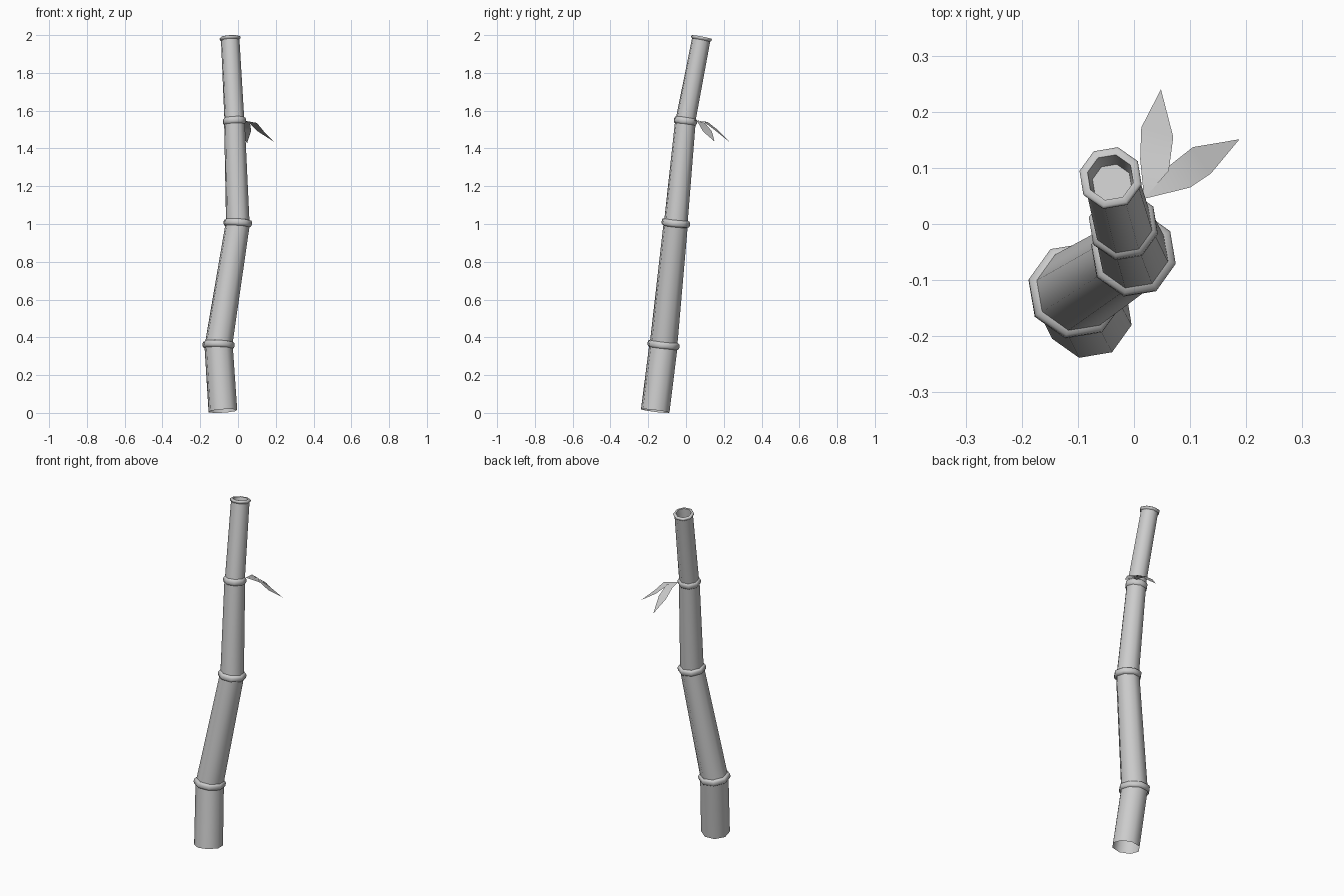
import bpy, bmesh, math
from mathutils import Vector

if "Cube" in bpy.data.objects:
    bpy.data.objects.remove(bpy.data.objects["Cube"])

SIDES, TURN = 8, math.radians(32)


def finish(name, bm):
    me = bpy.data.meshes.new(name)
    bm.to_mesh(me)
    bm.free()
    ob = bpy.data.objects.new(name, me)
    bpy.context.collection.objects.link(ob)
    bpy.ops.object.select_all(action='DESELECT')
    ob.select_set(True)
    bpy.context.view_layer.objects.active = ob
    bpy.ops.object.shade_smooth_by_angle(angle=math.radians(55))
    return ob


def loft(name, rows, cap_end=False):
    """Skin octagons given as (centre, axis, radius)."""
    bm = bmesh.new()
    loops = []
    for c, axis, r in rows:
        q = Vector((0, 0, 1)).rotation_difference(axis)
        loops.append([bm.verts.new(c + q @ Vector((r * math.cos(a), r * math.sin(a), 0)))
                      for a in (TURN + math.tau * i / SIDES for i in range(SIDES))])
    for a, b in zip(loops, loops[1:]):
        for i in range(SIDES):
            j = (i + 1) % SIDES
            bm.faces.new((a[i], a[j], b[j], b[i]))
    if cap_end:
        bm.faces.new(loops[-1])
    return finish(name, bm)


# Stalk nodes: centre, stalk radius, ring radius
nodes = [Vector(p) for p in ((-0.08, -0.163, 0.01), (-0.103, -0.119, 0.36),
                             (-0.001, -0.054, 1.005), (-0.019, -0.003, 1.545),
                             (-0.042, 0.083, 1.99))]
radii = [0.078, 0.077, 0.066, 0.056, 0.050]
ring_radii = [0, 0.087, 0.077, 0.063, 0.057]
dirs = [(b - a).normalized() for a, b in zip(nodes, nodes[1:])]
axes = [dirs[0]] + [(a + b).normalized() for a, b in zip(dirs, dirs[1:])] + [dirs[-1]]

# Stalk segments
for i in range(4):
    loft(f"stalk_segment_{i + 1}", [(nodes[i], axes[i], radii[i] - (0.002 if i else 0)),
                                    (nodes[i + 1], axes[i + 1], radii[i + 1])])

# Joint rings
for i in (1, 2, 3):
    r, R, ax = radii[i], ring_radii[i], axes[i]
    profile = [(-0.019, r - 0.002), (-0.015, R - 0.004), (-0.007, R),
               (0.007, R), (0.015, R - 0.004), (0.019, r - 0.004)]
    loft(f"joint_ring_{i}", [(nodes[i] + ax * h, ax, k) for h, k in profile])

# Top rim with hollow and its floor
profile = [(-0.018, 0.049), (-0.014, 0.054), (-0.008, 0.057), (-0.004, 0.057),
           (0, 0.053), (0, 0.042), (-0.058, 0.036)]
loft("top_rim", [(nodes[4] + axes[4] * h, axes[4], k) for h, k in profile], cap_end=True)


# Drooping leaves: rows of left and right edge points ending in a tip
def leaf(name, base, rows, tip):
    bm = bmesh.new()
    b, t = bm.verts.new(base), bm.verts.new(tip)
    pairs = [(bm.verts.new(l), bm.verts.new(r)) for l, r in rows]
    bm.faces.new((b, pairs[0][1], pairs[0][0]))
    for (l0, r0), (l1, r1) in zip(pairs, pairs[1:]):
        bm.faces.new((l0, r0, r1, l1))
    bm.faces.new((pairs[-1][0], pairs[-1][1], t))
    return finish(name, bm)


leaf("leaf_back", (0.018, 0.045, 1.55),
     [((0.011, 0.115, 1.54), (0.062, 0.095, 1.54)),
      ((0.013, 0.172, 1.495), (0.070, 0.155, 1.495))],
     (0.048, 0.24, 1.427))
leaf("leaf_side", (0.018, 0.045, 1.55),
     [((0.058, 0.1, 1.535), (0.1, 0.065, 1.535)),
      ((0.105, 0.137, 1.49), (0.137, 0.09, 1.49))],
     (0.188, 0.151, 1.437))
